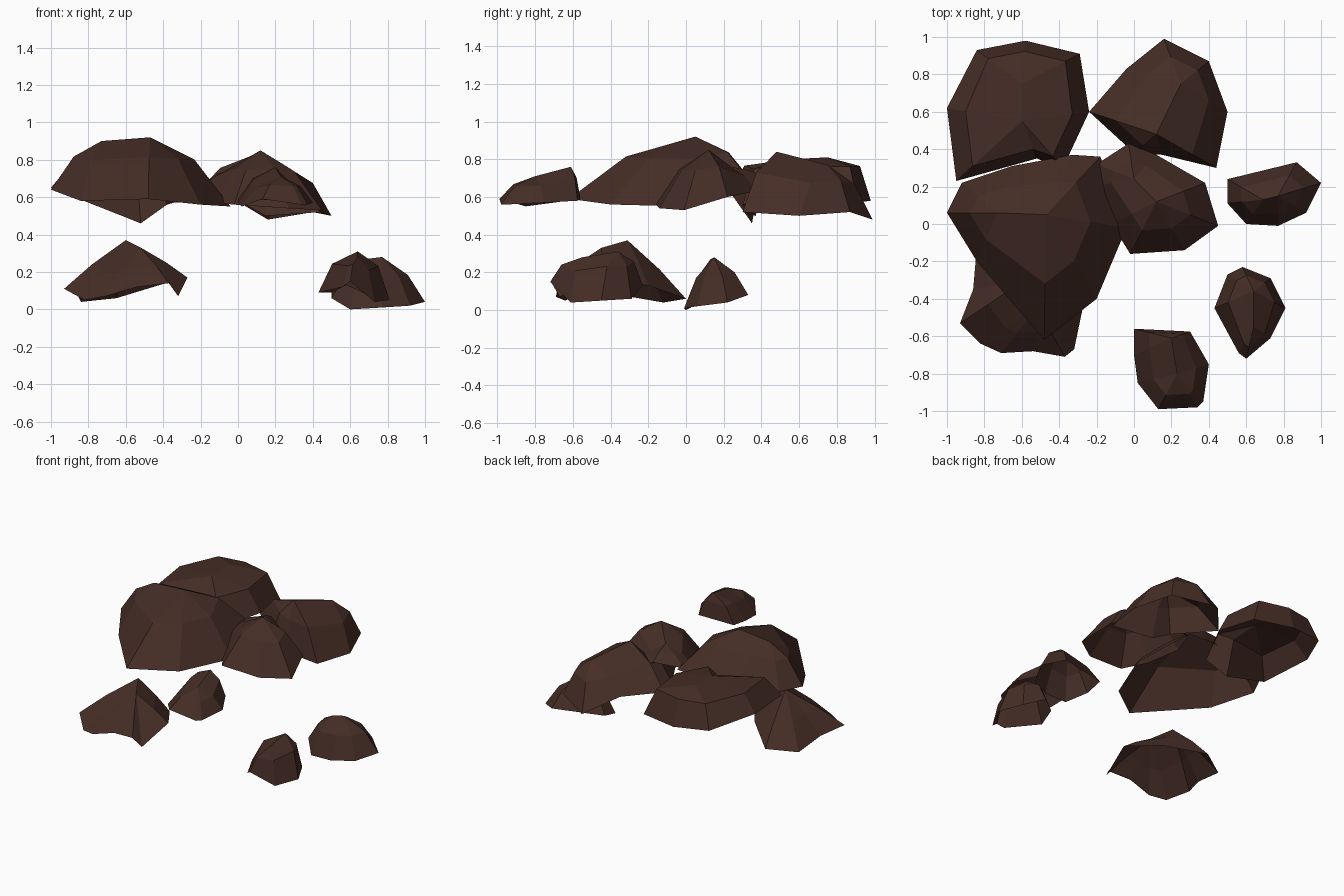
import bpy, bmesh
from mathutils import Vector

bark = bpy.data.materials.new("dark_brown")
bark.diffuse_color = (0.06, 0.026, 0.019, 1)


def clump(name, rim, crest, inset=0.45, rise=0.7):
    """Open faceted shell: uneven rim, one shoulder ring, two-point crest."""
    bm = bmesh.new()
    ends = [bm.verts.new(p) for p in crest]
    low, mid, top = [], [], []
    for p in map(Vector, rim):
        near = min(ends, key=lambda e: (e.co - p).xy.length)
        m = p.lerp(near.co, inset)
        m.z = p.z + (near.co.z - p.z) * rise
        low.append(bm.verts.new(p))
        mid.append(bm.verts.new(m))
        top.append(near)
    for i in range(len(rim)):
        j = (i + 1) % len(rim)
        bm.faces.new((low[i], low[j], mid[j], mid[i]))
        if top[i] is top[j]:
            bm.faces.new((mid[i], mid[j], top[i]))
        else:
            bm.faces.new((mid[i], mid[j], top[j], top[i]))
    bm.normal_update()
    if sum(f.normal.z for f in bm.faces) < 0:
        bmesh.ops.reverse_faces(bm, faces=bm.faces[:])
    mesh = bpy.data.meshes.new(name)
    bm.to_mesh(mesh)
    bm.free()
    mesh.materials.append(bark)
    bpy.context.collection.objects.link(bpy.data.objects.new(name, mesh))


# Upper cluster
clump("main_clump",
      [(-1, .06, .64), (-.92, .22, .64), (-.65, .31, .70), (-.33, .37, .66),
       (-.18, .36, .66), (-.04, -.02, .55), (-.2, -.4, .56), (-.48, -.62, .59),
       (-.84, -.2, .58)],
      [(-.73, .06, .90), (-.47, .05, .92)], 0.45, 0.68)
clump("back_left_clump",
      [(-1, .62, .65), (-.95, .23, .63), (-.52, .35, .46), (-.38, .3, .56),
       (-.24, .6, .6), (-.29, .91, .57), (-.58, .98, .58), (-.84, .93, .6)],
      [(-.6, .55, .8), (-.6, .75, .81)], 0.25, 0.8)
clump("back_right_clump",
      [(-.24, .6, .6), (-.04, .83, .6), (.16, .99, .48), (.4, .87, .52),
       (.5, .6, .5), (.44, .3, .52), (.15, .37, .5), (0, .38, .58)],
      [(.12, .48, .84), (.25, .75, .77)], 0.4, 0.65)
clump("center_clump",
      [(-.22, .2, .62), (-.12, 0, .57), (-.02, -.16, .56), (.27, -.14, .54),
       (.45, -.01, .53), (.38, .22, .6), (.12, .37, .63), (-.03, .43, .7),
       (-.2, .32, .66)],
      [(.12, .12, .85), (0, .24, .76)], 0.45, 0.65)
clump("front_clump",
      [(0, -.56, .59), (.3, -.575, .58), (.4, -.75, .57), (.37, -.95, .56),
       (.34, -.98, .56), (.13, -.99, .59), (.02, -.85, .55), (0, -.7, .57)],
      [(.2, -.61, .76), (.23, -.8, .71)], 0.4, 0.65)

# Lower clumps
clump("lower_left_clump",
      [(-.93, -.53, .11), (-.86, -.35, .08), (-.84, -.12, .04), (-.65, 0, .06),
       (-.42, -.2, .13), (-.27, -.43, .17), (-.32, -.67, .07), (-.37, -.71, .14),
       (-.54, -.68, .12), (-.71, -.69, .07), (-.82, -.64, .05)],
      [(-.6, -.31, .37), (-.52, -.45, .33)], 0.45, 0.5)
clump("lower_right_front_clump",
      [(.58, -.23, .13), (.73, -.29, .06), (.81, -.45, .05), (.73, -.61, .04),
       (.6, -.72, .15), (.56, -.69, .12), (.43, -.45, .09), (.5, -.27, .09)],
      [(.64, -.36, .31), (.64, -.55, .28)], 0.35, 0.7)
clump("lower_right_back_clump",
      [(.5, .24, .09), (.5, .11, .06), (.6, 0, 0), (.77, -.01, .01),
       (.92, .06, .02), (1, .22, .04), (.87, .33, .08)],
      [(.69, .13, .27), (.77, .15, .28)], 0.4, 0.6)
